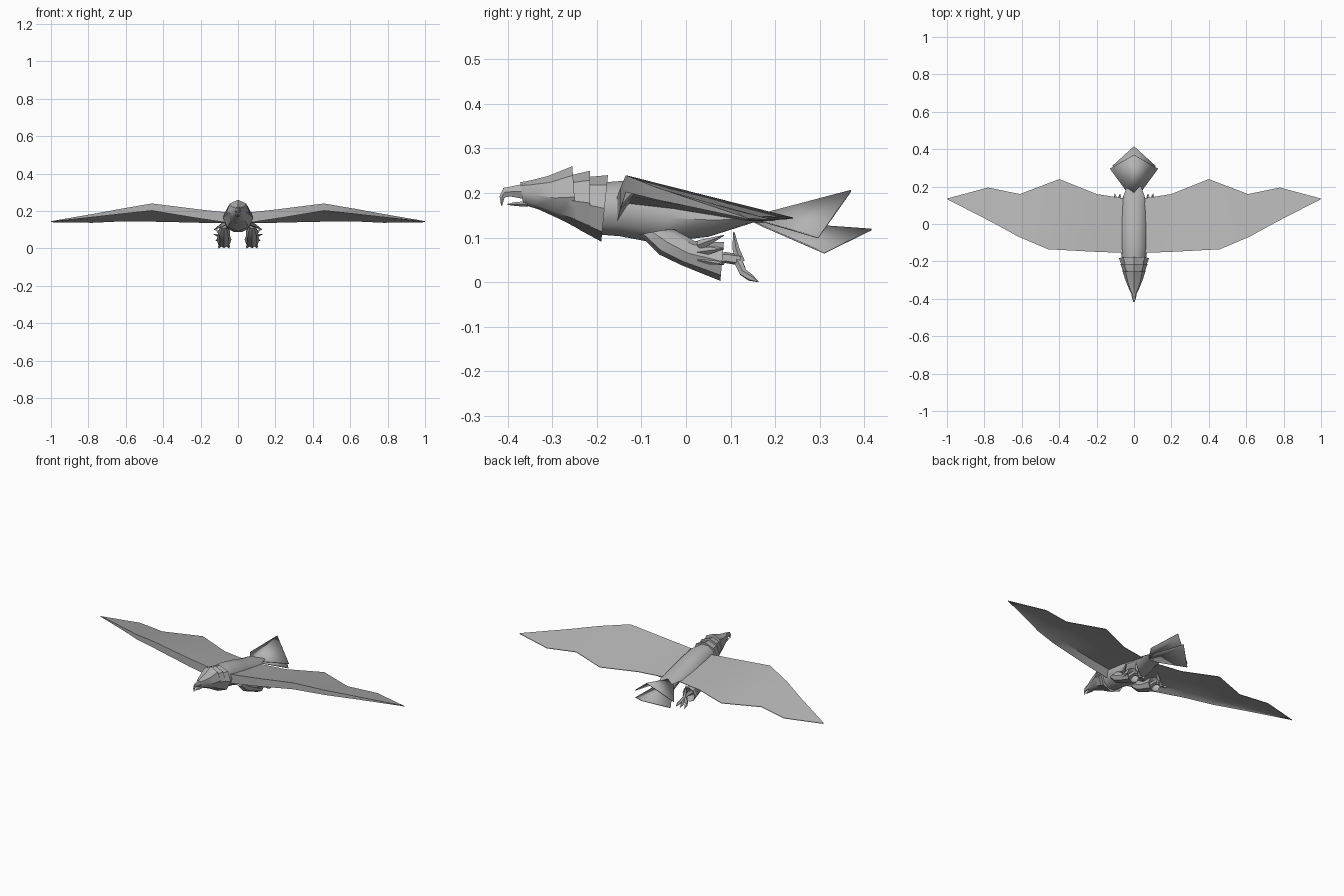
import bpy, bmesh, math
from mathutils import Vector

if "Cube" in bpy.data.objects:
    bpy.data.objects.remove(bpy.data.objects["Cube"], do_unlink=True)

GREY = (0.45, 0.45, 0.45, 1)
mat = bpy.data.materials.new("plain grey")
mat.use_nodes = True
mat.diffuse_color = GREY
mat.node_tree.nodes["Principled BSDF"].inputs["Base Color"].default_value = GREY


def finish(name, bm, angle=40):
    bmesh.ops.recalc_face_normals(bm, faces=bm.faces)
    mesh = bpy.data.meshes.new(name)
    bm.to_mesh(mesh)
    bm.free()
    mesh.materials.append(mat)
    obj = bpy.data.objects.new(name, mesh)
    bpy.context.collection.objects.link(obj)
    bpy.ops.object.select_all(action='DESELECT')
    obj.select_set(True)
    bpy.context.view_layer.objects.active = obj
    bpy.ops.object.shade_smooth_by_angle(angle=math.radians(angle))
    return obj


def skin(name, rings, angle=40):
    """Bridge closed rings of points and cap both ends."""
    bm = bmesh.new()
    loops = [[bm.verts.new(p) for p in ring] for ring in rings]
    n = len(loops[0])
    for a, b in zip(loops, loops[1:]):
        for i in range(n):
            j = (i + 1) % n
            bm.faces.new((a[i], a[j], b[j], b[i]))
    bm.faces.new(loops[0])
    bm.faces.new(loops[-1])
    return finish(name, bm, angle)


def loft(name, sections, x=0, sides=8, angle=40):
    """Sections: top y, top z, bottom y, bottom z, half width."""
    rings = []
    for ty, tz, by, bz, w in sections:
        ring = []
        for i in range(sides):
            a = 2 * math.pi * i / sides
            t = (math.sin(a) + 1) / 2
            ring.append((x + w * math.cos(a), by + (ty - by) * t, bz + (tz - bz) * t))
        rings.append(ring)
    return skin(name, rings, angle)


def limb(name, points, radii, sides=5):
    """Tapered tube through a few points."""
    pts = [Vector(p) for p in points]
    rings = []
    for k, p in enumerate(pts):
        d = pts[min(k + 1, len(pts) - 1)] - pts[max(k - 1, 0)]
        q = d.to_track_quat('Z', 'Y')
        rings.append([p + q @ Vector((radii[k] * math.cos(2 * math.pi * i / sides),
                                      radii[k] * math.sin(2 * math.pi * i / sides), 0))
                      for i in range(sides)])
    return skin(name, rings, 60)


# Body
loft("body", [(-.21, .225, -.21, .105, .06), (-.12, .232, -.15, .1, .072),
              (0, .203, -.07, .085, .075), (.08, .178, .05, .1, .068),
              (.16, .156, .15, .133, .055), (.2, .145, .2, .135, .038)], sides=10)

# Head and overlapping neck feathers
loft("head", [(-.372, .224, -.365, .174, .016), (-.35, .228, -.33, .163, .03),
              (-.31, .238, -.28, .14, .048), (-.255, .26, -.245, .122, .062)])
loft("upper_neck_feathers", [(-.28, .235, -.27, .135, .05), (-.215, .25, -.215, .105, .072)])
loft("lower_neck_feathers", [(-.23, .235, -.24, .118, .06), (-.175, .24, -.19, .091, .081)])

# Hooked beak
loft("upper_beak", [(-.36, .224, -.36, .183, .017), (-.395, .216, -.39, .19, .011),
                    (-.41, .213, -.403, .19, .007), (-.419, .193, -.407, .187, .005),
                    (-.415, .172, -.412, .172, .001)], sides=6)
loft("lower_beak", [(-.355, .183, -.355, .168, .014), (-.385, .18, -.38, .17, .009),
                    (-.401, .176, -.4, .173, .002)], sides=6)

# Wings: front edge, trailing edge and thickness of the front edge
STATIONS = [((.04, -.155, .19), (.04, .135, .14), .055),
            ((.22, -.148, .21), (.2, .16, .14), .048),
            ((.46, -.135, .24), (.4, .24, .145), .038),
            ((.62, -.067, .213), (.61, .16, .148), .028),
            ((.76, .01, .187), (.78, .195, .14), .018),
            ((.998, .132, .146), (1, .136, .144), .003)]
for side, sx in (("left", 1), ("right", -1)):
    rings = []
    for lead, trail, thick in STATIONS:
        a, b = Vector(lead), Vector(trail)
        bar = a.lerp(b, min(.09, 4 * thick))
        mid = a.lerp(b, .5)
        down = Vector((0, 0, -1))
        ring = [a, bar, mid, b, b + down * .003, mid + down * .005,
                bar + down * min(thick * .5, .012), a + down * thick]
        rings.append([(sx * p.x, p.y, p.z) for p in ring])
    skin(side + "_wing", rings, 45)


# Tail: two folded fans
def fan(name, root_z, side_pt, tip):
    bm = bmesh.new()
    ridge = bm.verts.new((0, .15, root_z))
    end = bm.verts.new(tip)
    for s in (1, -1):
        root = bm.verts.new((s * .036, .17, root_z - .01))
        corner = bm.verts.new((s * side_pt[0], side_pt[1], side_pt[2]))
        bm.faces.new((ridge, root, corner, end)[::s])
    obj = finish(name, bm, 20)
    mod = obj.modifiers.new("thickness", 'SOLIDIFY')
    mod.thickness = .004
    mod.offset = 0


fan("upper_tail", .147, (.128, .296, .1), (0, .37, .205))
fan("lower_tail", .137, (.115, .31, .066), (0, .416, .118))

# Legs: feathered thigh, shank, toes
for side, s in (("left", 1), ("right", -1)):
    cx = s * .075
    loft(side + "_thigh", [(-.045, .118, -.105, .107, .018), (-.025, .118, -.06, .062, .032),
                           (.02, .092, -.01, .038, .033), (.085, .09, .077, .003, .04),
                           (.06, .07, .055, .035, .015)], x=cx)
    for k, (dx, z) in enumerate(((.05, .105), (.055, .075), (.045, .04))):
        limb(f"{side}_thigh_feather_{k + 1}",
             [(cx + s * .022, .03, z * .5 + .03), (cx + s * dx, .085, z)], [.012, .001], 4)
    limb(side + "_shank", [(cx, .05, .052), (cx, .09, .055), (cx, .122, .05)],
         [.014, .013, .013])
    limb(side + "_hind_toe", [(cx, .122, .045), (cx, .112, .075), (cx, .107, .112)],
         [.011, .008, .002])
    for k, spread in enumerate((-.025, 0, .025)):
        limb(f"{side}_toe_{k + 1}",
             [(cx, .115, .052), (cx + spread * .7, .128, .022),
              (cx + spread, .145, .01), (cx + spread * 1.1, .162, .001)],
             [.01, .009, .008, .001])
